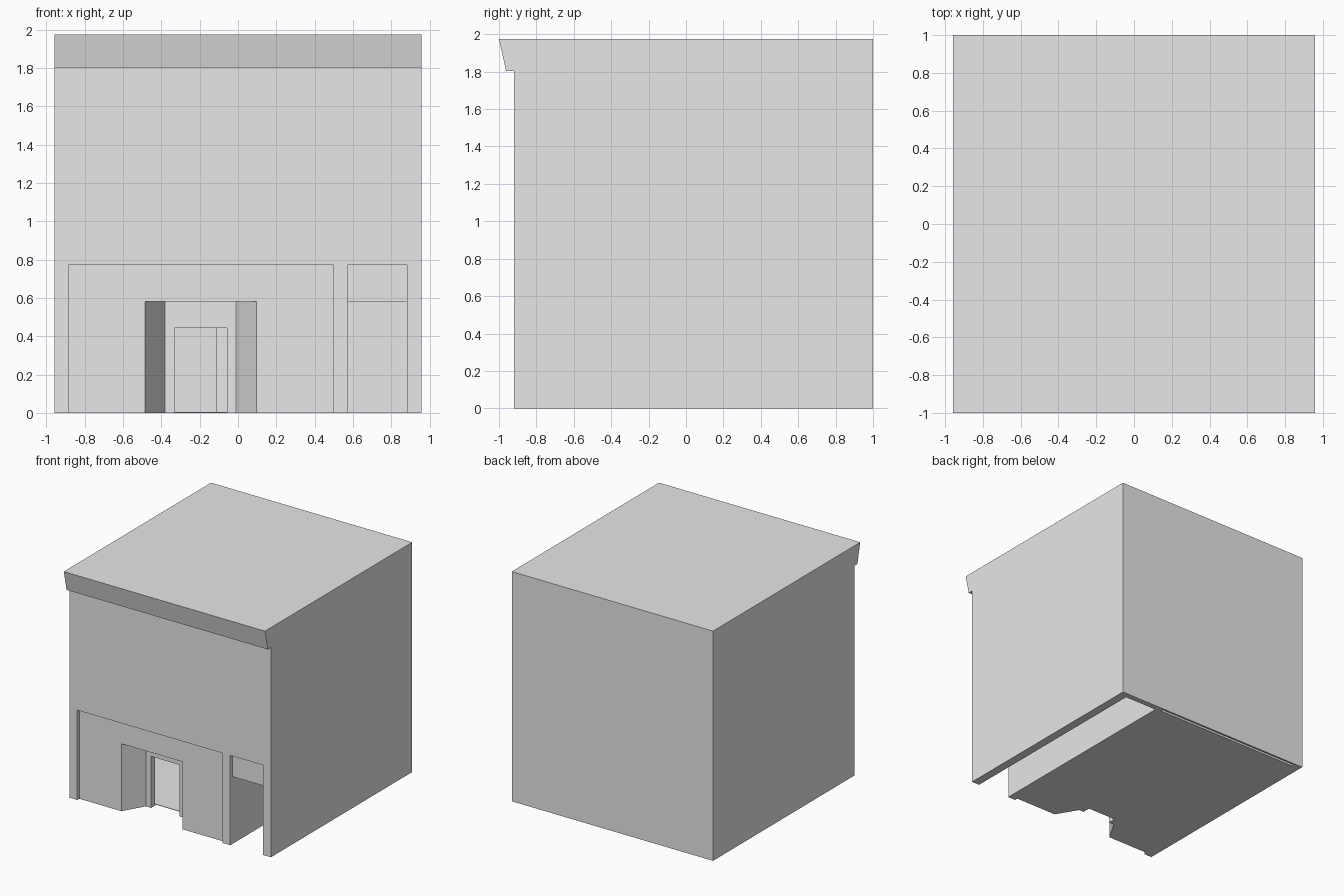
import bpy
import bmesh
from mathutils import Vector

cube = bpy.data.objects.get("Cube")
if cube:
    bpy.data.objects.remove(cube, do_unlink=True)

grey = bpy.data.materials.new("light_grey")
grey.use_nodes = True
grey.diffuse_color = (0.8, 0.8, 0.8, 1)
grey.node_tree.nodes["Principled BSDF"].inputs["Base Color"].default_value = (0.8, 0.8, 0.8, 1)


def prism(name, corners, offset):
    """Extrude a flat outline along an offset into a closed solid."""
    bm = bmesh.new()
    face = bm.faces.new([bm.verts.new(c) for c in corners])
    result = bmesh.ops.extrude_face_region(bm, geom=[face], use_keep_orig=True)
    moved = [v for v in result["geom"] if isinstance(v, bmesh.types.BMVert)]
    bmesh.ops.translate(bm, vec=Vector(offset), verts=moved)
    bmesh.ops.recalc_face_normals(bm, faces=bm.faces)
    mesh = bpy.data.meshes.new(name)
    bm.to_mesh(mesh)
    bm.free()
    mesh.materials.append(grey)
    obj = bpy.data.objects.new(name, mesh)
    bpy.context.collection.objects.link(obj)
    return obj


def cut(target, name, plan, bottom, top):
    """Carve a vertical prism with the given floor plan out of the target."""
    cutter = prism(name, [(x, y, bottom) for x, y in plan], (0, 0, top - bottom))
    cutter.hide_render = True
    mod = target.modifiers.new(name, "BOOLEAN")
    mod.operation = "DIFFERENCE"
    mod.solver = "EXACT"
    mod.object = cutter
    bpy.context.view_layer.objects.active = target
    bpy.ops.object.modifier_apply(modifier=mod.name)
    bpy.data.objects.remove(cutter, do_unlink=True)


def rect(x0, x1, y0, y1):
    return [(x0, y0), (x1, y0), (x1, y1), (x0, y1)]


# Main block with the sloped cornice, as one side profile
half = 0.957
front = -0.92
side = [(front, 0), (1, 0), (1, 1.975), (-1, 1.975), (-0.962, 1.803), (front, 1.803)]
building = prism("building", [(-half, y, z) for y, z in side], (2 * half, 0, 0))

# Shallow facade recesses
below = -0.1
recess_back = -0.892
cut(building, "facade_recess", rect(-0.885, 0.498, -0.95, recess_back), below, 0.772)
cut(building, "passage_recess", rect(0.57, 0.882, -0.95, recess_back), below, 0.772)

# Deep side passage
cut(building, "side_passage", rect(0.57, 0.882, -0.91, 0.95), below, 0.58)

# Splayed entry and its doorway
cut(building, "entry", [(-0.495, -0.91), (0.108, -0.91), (-0.01, -0.71), (-0.38, -0.71)], below, 0.58)
cut(building, "doorway", rect(-0.33, -0.057, -0.73, -0.64), below, 0.443)

# Stepped hall behind the doorway, on a thin floor
hall = [(-0.87, -0.655), (0.5, -0.655), (0.5, 0.95), (-0.112, 0.95),
        (-0.112, 0.64), (-0.6, 0.64), (-0.6, 0.14), (-0.87, 0.14)]
cut(building, "hall", hall, 0.004, 0.56)

# Narrow slot along the underside of the back wall
cut(building, "back_slot", rect(-0.88, 0.52, 0.962, 0.985), below, 0.2)
